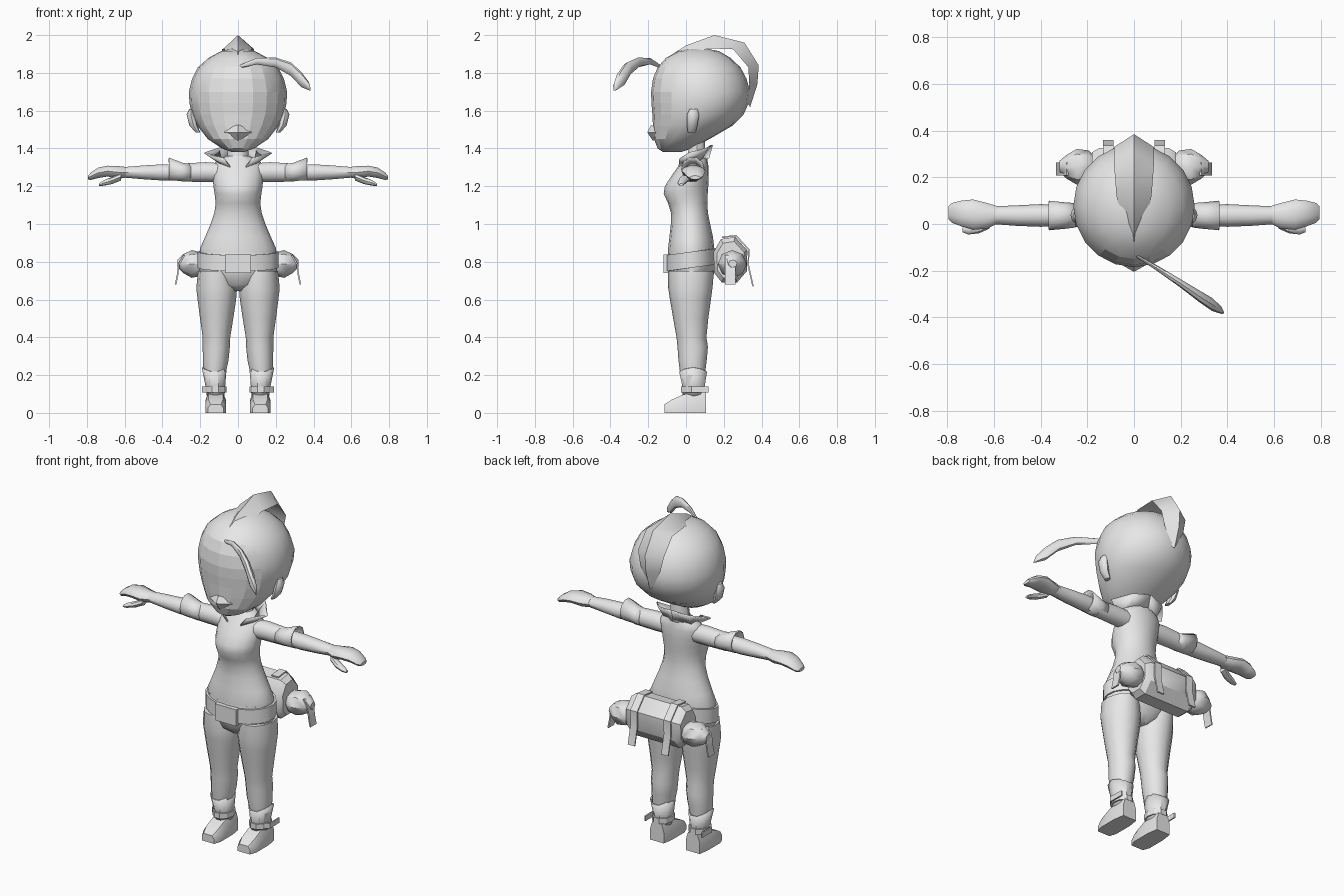
import bpy, bmesh, math
from mathutils import Vector

grey = bpy.data.materials.new("plain_grey")
grey.diffuse_color = (0.8, 0.8, 0.8, 1)


def make(name, verts, faces, mirror=False, angle=40):
    """Mesh object with clean normals, smooth shading and optional x mirror."""
    me = bpy.data.meshes.new(name)
    me.from_pydata(verts, [], faces)
    bm = bmesh.new()
    bm.from_mesh(me)
    bmesh.ops.recalc_face_normals(bm, faces=bm.faces)
    bm.to_mesh(me)
    bm.free()
    me.materials.append(grey)
    ob = bpy.data.objects.new(name, me)
    bpy.context.collection.objects.link(ob)
    bpy.ops.object.select_all(action='DESELECT')
    ob.select_set(True)
    bpy.context.view_layer.objects.active = ob
    bpy.ops.object.shade_smooth_by_angle(angle=math.radians(angle))
    if mirror:
        ob.modifiers.new("mirror", 'MIRROR').use_mirror_merge = False
    return ob


def skin(name, rings, mirror=False, caps=True, angle=40):
    """Bridge a list of equal-length point rings."""
    n = len(rings[0])
    verts = [p for r in rings for p in r]
    faces = [(i * n + j, i * n + (j + 1) % n, (i + 1) * n + (j + 1) % n, (i + 1) * n + j)
             for i in range(len(rings) - 1) for j in range(n)]
    if caps:
        faces += [tuple(range(n)), tuple(range(len(verts) - n, len(verts)))]
    return make(name, verts, faces, mirror, angle)


def circle(n):
    return [(math.cos(2 * math.pi * k / n), math.sin(2 * math.pi * k / n)) for k in range(n)]


def upright(name, secs, n=14, **kw):
    """Sections (z, centre x, half width, front y, back y)."""
    return skin(name, [[(cx + c * rx, (f + b) / 2 + s * (b - f) / 2, z) for c, s in circle(n)]
                       for z, cx, rx, f, b in secs], **kw)


def sideways(name, secs, n=10, **kw):
    """Sections (x, front y, back y, low z, high z)."""
    return skin(name, [[(x, (f + b) / 2 + c * (b - f) / 2, (l + h) / 2 + s * (h - l) / 2)
                        for c, s in circle(n)] for x, f, b, l, h in secs], **kw)


def strip(name, path, width, thick=0.008, mirror=True):
    """Flat strap following points, width along a given vector."""
    w, rings = Vector(width) / 2, []
    for i, p in enumerate(path):
        p = Vector(p)
        t = Vector(path[min(i + 1, len(path) - 1)]) - Vector(path[max(i - 1, 0)])
        nrm = t.cross(w).normalized() * thick / 2
        rings.append([p + w + nrm, p - w + nrm, p - w - nrm, p + w - nrm])
    return skin(name, rings, mirror=mirror, angle=30)


# head, with flat-shaded face area
head = upright("head", [
    (1.38, 0, .03, -.12, -.03), (1.40, 0, .085, -.15, .03), (1.45, 0, .16, -.17, .125),
    (1.52, 0, .215, -.175, .245), (1.58, 0, .245, -.178, .305), (1.64, 0, .257, -.183, .332),
    (1.70, 0, .26, -.185, .34), (1.77, 0, .243, -.175, .32), (1.83, 0, .212, -.15, .288),
    (1.88, 0, .155, -.105, .235), (1.915, 0, .09, -.04, .175), (1.93, 0, .03, .04, .1)], n=20)
for p in head.data.polygons:
    if p.normal.y < -0.7 and p.center.z < 1.84:
        p.use_smooth = False

# lips: small wedge
skin("lips", [[(-.085, -.13, 1.475), (0, -.175, 1.44), (.085, -.13, 1.475)],
              [(-.07, -.165, 1.485), (0, -.205, 1.485), (.07, -.165, 1.485)],
              [(-.08, -.14, 1.50), (0, -.185, 1.525), (.08, -.14, 1.50)]])

# ears
upright("ear", [(1.485, .212, .012, .01, .05), (1.52, .235, .022, .005, .06),
                (1.58, .25, .022, .005, .07), (1.61, .25, .008, .02, .06)], n=8, mirror=True)

# hair crest: ridged leaf arching over the head (ridge y,z, edge y,z, half width)
crest = [(-.11, 1.875, -.10, 1.85, .03), (0, 1.945, 0, 1.89, .05), (.15, 2.0, .12, 1.93, .075),
         (.31, 1.96, .25, 1.925, .085), (.385, 1.84, .33, 1.83, .085),
         (.378, 1.74, .335, 1.74, .065), (.34, 1.62, .325, 1.64, .015)]
skin("hair_crest", [[(0, a, b), (w, c, d), (0, c, d), (-w, c, d)] for a, b, c, d, w in crest])

# curved front lock
lock = [(.0, -.13, 1.83, .008), (.10, -.19, 1.862, .017), (.20, -.255, 1.855, .026),
        (.28, -.31, 1.82, .036), (.335, -.345, 1.765, .04), (.375, -.37, 1.73, .022),
        (.385, -.38, 1.71, .005)]
sideways("front_lock", [(x, y - r * .7, y + r * .7, z - r, z + r) for x, y, z, r in lock], n=8)

# neck and shirt body
upright("neck", [(1.32, 0, .06, .0, .11), (1.46, 0, .048, .02, .10)], n=10)
upright("torso", [
    (.83, 0, .198, -.095, .15), (.87, 0, .202, -.095, .15), (.93, 0, .175, -.088, .143),
    (1.0, 0, .145, -.08, .128), (1.06, 0, .125, -.08, .116), (1.11, 0, .118, -.095, .113),
    (1.16, 0, .124, -.118, .115), (1.20, 0, .13, -.112, .118), (1.25, 0, .134, -.08, .12),
    (1.30, 0, .136, -.045, .12), (1.33, 0, .12, -.02, .115), (1.36, 0, .062, .0, .11)], n=16)

# flared pointed collar
base = [(.035, -.035, 1.30), (.085, .0, 1.32), (.085, .07, 1.335), (0, .115, 1.35)]
rim = [(.075, -.03, 1.35), (.175, .02, 1.38), (.10, .11, 1.405), (0, .135, 1.42)]
collar = make("collar", base + rim, [(i, i + 1, i + 5, i + 4) for i in range(3)], mirror=True)
collar.modifiers.new("thickness", 'SOLIDIFY').thickness = .008

# sleeves, flared cuffs, arms
sideways("sleeve", [(.10, -.02, .09, 1.22, 1.325), (.17, -.015, .09, 1.22, 1.33),
                    (.30, -.01, .085, 1.222, 1.322)], mirror=True)
cuff = sideways("sleeve_cuff", [(.25, -.015, .09, 1.225, 1.322), (.29, -.02, .092, 1.225, 1.325),
                                (.365, -.027, .10, 1.228, 1.355)], mirror=True, caps=False)
cuff.modifiers.new("thickness", 'SOLIDIFY').thickness = .006
sideways("forearm", [(.27, -.005, .08, 1.228, 1.318), (.40, -.012, .085, 1.228, 1.318),
                     (.50, -.008, .08, 1.235, 1.312), (.61, .0, .075, 1.245, 1.302)], mirror=True)

# mitten hands with thumbs
sideways("hand", [(.59, .0, .078, 1.245, 1.303), (.63, -.02, .09, 1.238, 1.308),
                  (.69, -.025, .105, 1.25, 1.31), (.74, -.01, .10, 1.242, 1.30),
                  (.78, .005, .09, 1.232, 1.272), (.795, .02, .075, 1.236, 1.256)], mirror=True)
sideways("thumb", [(.62, -.02, .03, 1.23, 1.27), (.665, -.04, .01, 1.212, 1.25),
                   (.71, -.045, -.005, 1.203, 1.232), (.735, -.035, -.015, 1.20, 1.215)],
         n=8, mirror=True)

# trousers: hips and legs
upright("hips", [(.645, 0, .05, -.03, .09), (.68, 0, .13, -.075, .13), (.75, 0, .205, -.098, .152),
                 (.80, 0, .208, -.10, .155), (.85, 0, .202, -.095, .152)], n=16)
upright("leg", [
    (.10, .12, .042, -.012, .095), (.20, .125, .058, -.03, .10), (.28, .118, .068, -.04, .11),
    (.35, .115, .072, -.045, .116), (.40, .114, .073, -.05, .108), (.50, .113, .088, -.068, .118),
    (.60, .112, .102, -.085, .132), (.66, .113, .108, -.094, .14), (.75, .12, .092, -.095, .148)],
    n=12, mirror=True)

# belt, raised at the back, and buckle
belt = []
for off, grow in ((-.085, .0), (-.085, .012), (0, .012), (0, .0)):
    belt.append([(c * (.202 + grow), .028 + s * (.124 + grow), .853 + s * .018 + off)
                 for c, s in circle(20)])
skin("belt", belt + belt[:1], caps=False, angle=30)
skin("buckle", [[(x, y, z) for x, z in ((-.07, .74), (.07, .74), (.07, .838), (-.07, .838))]
                for y in (-.118, -.09)], angle=30)

# boots: sloping foot, flared cuff, ankle strap and loose strap end
foot = [(-.115, .045, .040), (-.075, .07, .055), (-.02, .095, .055), (.04, .11, .055), (.105, .11, .045)]
skin("foot", [[(.118 - w, y, 0), (.118 + w, y, 0), (.118 + w, y, h * .6),
               (.118 + w * .7, y, h), (.118 - w * .7, y, h), (.118 - w, y, h * .6)]
              for y, h, w in foot], mirror=True)
boot = upright("boot_cuff", [(.09, .118, .047, -.02, .102), (.14, .12, .052, -.022, .102),
                             (.228, .126, .066, -.04, .115)], n=10, mirror=True, caps=False)
for i, v in enumerate(boot.data.vertices):
    if i >= 20:
        v.co.z += .012 * math.cos(2 * math.pi * (i - 20) / 5)
boot.modifiers.new("thickness", 'SOLIDIFY').thickness = .006
upright("ankle_strap", [(.108, .12, .058, -.03, .11), (.14, .12, .058, -.03, .11)],
        n=10, mirror=True, angle=30)
strip("strap_end", [(.155, .0, .124), (.188, .03, .124), (.186, .12, .124)], (0, 0, .03))

# rolled bag behind the hips
roll = [(.15, .74), (.145, .85), (.185, .92), (.26, .932), (.325, .86), (.322, .75), (.27, .69), (.19, .69)]
skin("bag", [[(x, .235 + (y - .235) * k, .81 + (z - .81) * k) for y, z in roll]
             for x, k in ((-.18, .8), (-.15, 1), (.15, 1), (.18, .8))], angle=35)

# round end pouches with hanging flaps
sideways("pouch", [(.165, .205, .285, .745, .825), (.195, .175, .315, .725, .85),
                   (.245, .168, .322, .715, .862), (.29, .195, .295, .74, .84),
                   (.32, .225, .27, .77, .81)], n=8, mirror=True)
strip("pouch_flap", [(.285, .235, .835), (.312, .235, .79), (.32, .235, .73), (.33, .235, .68)],
      (0, .055, 0))

# bag straps hanging off the back
strip("bag_strap", [(.11, .19, .93), (.11, .265, .938), (.11, .332, .865), (.11, .33, .78),
                    (.11, .355, .67)], (.045, 0, 0))
